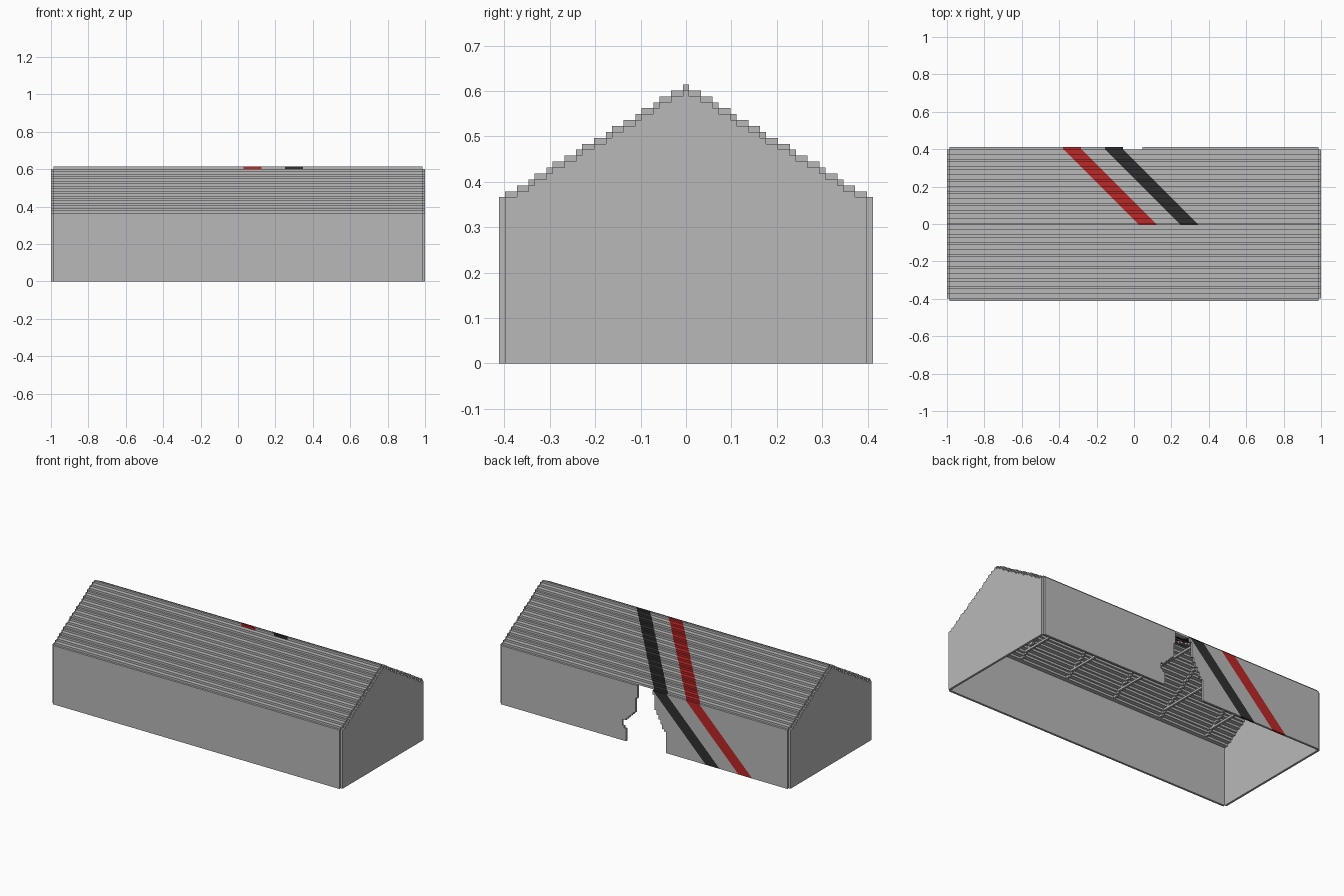
import bpy, bmesh
from mathutils import Vector

if "Cube" in bpy.data.objects:
    bpy.data.objects.remove(bpy.data.objects["Cube"], do_unlink=True)

V = 2 / 153            # block size
HALF_L = 1 - V         # half length of walls and roof
COLS, WALL_H, TOP_H = 31, 28, 47


def material(name, rgb):
    m = bpy.data.materials.new(name)
    m.use_nodes = True
    m.diffuse_color = (*rgb, 1)
    m.node_tree.nodes["Principled BSDF"].inputs["Base Color"].default_value = (*rgb, 1)
    return m


MATS = [material("grey_metal", (0.485, 0.485, 0.485)),
        material("red_stripe", (0.50, 0.021, 0.021)),
        material("black_stripe", (0.03, 0.03, 0.03))]


def box(bm, lo, hi):
    """Axis-aligned box between two corners."""
    vs = bmesh.ops.create_cube(bm, size=1)["verts"]
    for v in vs:
        v.co = [l + (c + 0.5) * (h - l) for c, l, h in zip(v.co, lo, hi)]


def prism(bm, points, offset):
    """Polygon extruded along a vector."""
    face = bm.faces.new([bm.verts.new(p) for p in points])
    new = bmesh.ops.extrude_face_region(bm, geom=[face])["geom"]
    bmesh.ops.translate(bm, vec=Vector(offset),
                        verts=[g for g in new if isinstance(g, bmesh.types.BMVert)])


def paint_stripes(bm, normal, stripes):
    """Cut the mesh along slanted planes and colour the bands between them."""
    n = Vector(normal)
    bmesh.ops.triangulate(bm, faces=bm.faces[:])
    for lo, hi, _ in stripes:
        for d in (lo, hi):
            bmesh.ops.bisect_plane(bm, geom=bm.verts[:] + bm.edges[:] + bm.faces[:],
                                   plane_co=n * d / n.length_squared, plane_no=n)
    for f in bm.faces:
        d = f.calc_center_median().dot(n)
        for lo, hi, index in stripes:
            if lo < d < hi:
                f.material_index = index


def finish(bm, name):
    bmesh.ops.recalc_face_normals(bm, faces=bm.faces[:])
    me = bpy.data.meshes.new(name)
    bm.to_mesh(me)
    bm.free()
    for m in MATS:
        me.materials.append(m)
    ob = bpy.data.objects.new(name, me)
    bpy.context.collection.objects.link(ob)
    return ob


# Roof steps: (first column, last column, top height) in blocks
drop = [round(c * (TOP_H - WALL_H) / COLS) for c in range(COLS)]
STEPS = []
for level in sorted(set(drop)):
    cols = [c for c in range(COLS) if drop[c] == level]
    STEPS.append((cols[0], cols[-1], TOP_H - level))


def roof_rows(bm, side, steps, x0, x1, lower=0):
    """Stepped rows running down one roof slope."""
    for a, b, h in steps:
        y = sorted((side * (a - 0.5) * V, side * (b + 0.5) * V))
        box(bm, (x0, y[0], (h - 1 - lower) * V), (x1, y[1], (h - lower) * V))


bm = bmesh.new()
roof_rows(bm, -1, STEPS[1:], -HALF_L, HALF_L)
finish(bm, "front_roof")

bm = bmesh.new()
roof_rows(bm, 1, STEPS, -HALF_L, HALF_L)
paint_stripes(bm, (1, 1, 0), [(0.023, 0.118, 1), (0.245, 0.34, 2)])
finish(bm, "back_roof")

# Front wall
Y_IN, Y_OUT, EAVE = (COLS - 0.5) * V, (COLS + 0.5) * V, WALL_H * V
bm = bmesh.new()
box(bm, (-HALF_L, -Y_OUT, 0), (HALF_L, -Y_IN, EAVE))
finish(bm, "front_wall")


# Back wall: two pieces either side of a ragged breach
def breach_edge(profile):
    """Blocky edge, bottom to top, following (z, x) points."""
    pts = []
    for row in range(WALL_H):
        z = (row + 0.5) * V
        for (z0, x0), (z1, x1) in zip(profile, profile[1:]):
            if z0 <= z <= z1:
                x = x0 + (x1 - x0) * (z - z0) / (z1 - z0)
                break
        x = (round(x / V - 0.5) + 0.5) * V
        if pts and abs(pts[-1][0] - x) < 1e-6:
            pts[-1] = (x, (row + 1) * V)
        else:
            pts += [(x, row * V), (x, (row + 1) * V)]
    return pts


BREACH = {
    1: [(0, 0.13), (0.075, 0.13), (0.09, 0.15), (0.12, 0.15), (0.15, 0.11),
        (0.20, 0.065), (0.30, 0.05), (0.37, 0.04)],
    -1: [(0, -0.15), (0.12, -0.15), (0.18, -0.11), (0.24, -0.08), (0.37, -0.06)],
}
for side, name in ((1, "back_wall_left"), (-1, "back_wall_right")):
    bm = bmesh.new()
    outline = breach_edge(BREACH[side]) + [(side * HALF_L, EAVE), (side * HALF_L, 0)]
    prism(bm, [(x, Y_IN, z) for x, z in outline], (0, V, 0))
    if side < 0:
        paint_stripes(bm, (1, 0, -1), [(-0.745, -0.65, 1), (-0.52, -0.425, 2)])
    finish(bm, name)

# Stepped gable walls, one block below the roof surface
half = []
for a, b, h in STEPS:
    half += [((a - 0.5) * V, (h - 1) * V), ((b + 0.5) * V, (h - 1) * V)]
half = half[1:] + [(Y_IN, 0)]
outline = half + [(-y, z) for y, z in reversed(half)]
for side, name in ((1, "left_gable"), (-1, "right_gable")):
    bm = bmesh.new()
    prism(bm, [(side * HALF_L, y, z) for y, z in outline], (side * V, 0, 0))
    finish(bm, name)

# Roof trusses: stepped rafters with a level tie beam
bm = bmesh.new()
for x in (-0.83, -0.50, -0.17, 0.17, 0.50, 0.83):
    for side in (1, -1):
        roof_rows(bm, side, STEPS[1:-1], x - V / 2, x + V / 2, lower=1)
    box(bm, (x - V / 2, -0.345, 30 * V), (x + V / 2, 0.345, 31 * V))
finish(bm, "roof_trusses")
